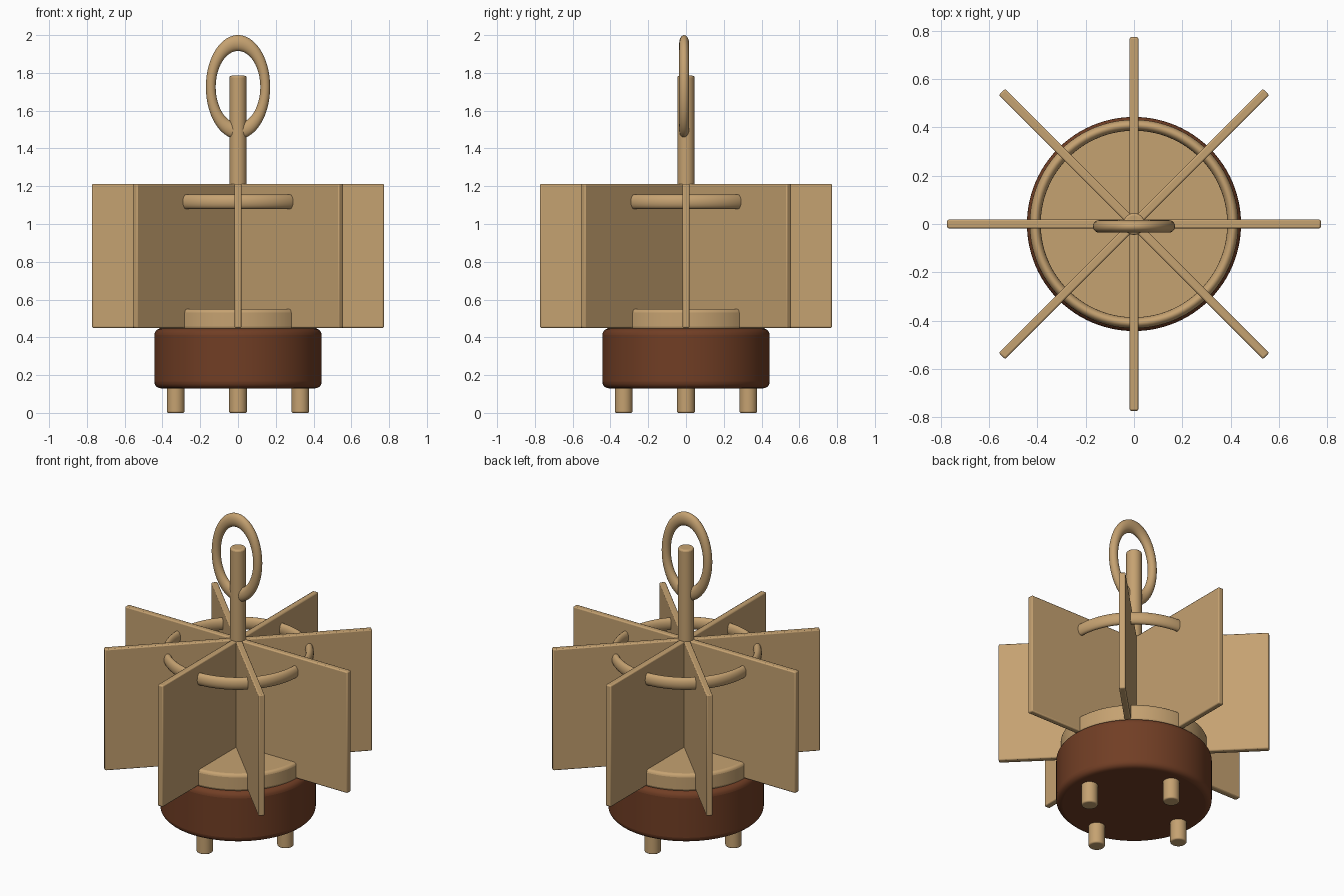
import bpy
import math

cube = bpy.data.objects.get("Cube")
if cube:
    bpy.data.objects.remove(cube, do_unlink=True)


def make_material(name, color):
    mat = bpy.data.materials.new(name)
    mat.use_nodes = True
    mat.diffuse_color = color
    mat.node_tree.nodes["Principled BSDF"].inputs["Base Color"].default_value = color
    return mat


tan = make_material("tan wood", (0.56, 0.36, 0.165, 1))
brown = make_material("dark brown wood", (0.165, 0.048, 0.018, 1))


def finish(name, mat, bevel=0.0, segments=2):
    """Name, colour, bevel and smooth the active object."""
    obj = bpy.context.object
    obj.name = name
    obj.data.materials.append(mat)
    bpy.ops.object.transform_apply(location=False, rotation=True, scale=True)
    bpy.ops.object.shade_smooth_by_angle(angle=math.radians(35))
    if bevel:
        mod = obj.modifiers.new("rounded edges", "BEVEL")
        mod.width = bevel
        mod.segments = segments
        mod.limit_method = "ANGLE"
        mod.angle_limit = math.radians(40)
    return obj


def cylinder(name, radius, bottom, top, mat, bevel, x=0, y=0, sides=64, segments=3):
    bpy.ops.mesh.primitive_cylinder_add(
        vertices=sides, radius=radius, depth=top - bottom,
        location=(x, y, (bottom + top) / 2))
    return finish(name, mat, bevel, segments)


def torus(name, major, minor, location, rotation, scale):
    bpy.ops.mesh.primitive_torus_add(
        major_radius=major, minor_radius=minor, major_segments=96,
        minor_segments=20, location=location, rotation=rotation)
    bpy.context.object.scale = scale
    return finish(name, tan)


# Round base with a raised disc on top
cylinder("base", 0.443, 0.13, 0.447, brown, 0.035, sides=96, segments=5)
cylinder("base_disc", 0.418, 0.44, 0.55, tan, 0.018, sides=96)

# Four short feet under the base
for i in range(4):
    a = i * math.pi / 2
    cylinder(f"foot_{i + 1}", 0.047, 0, 0.15, tan, 0.008,
             x=0.33 * math.cos(a), y=0.33 * math.sin(a), sides=32)

# Central pole
cylinder("pole", 0.045, 0.5, 1.785, tan, 0.01, sides=32)

# Eight flat blades: four full-width boards crossing at the pole
for i in range(4):
    bpy.ops.mesh.primitive_cube_add(
        size=1, location=(0, 0, 0.831), rotation=(0, 0, i * math.pi / 4))
    bpy.context.object.scale = (1.546, 0.037, 0.762)
    finish(f"blade_pair_{i + 1}", tan, 0.007)

# Hoop linking the blades, taller than it is wide
torus("blade_hoop", 0.409, 0.023, (0, 0, 1.118), (0, 0, 0), (1, 1, 1.65))

# Upright oval hanging loop
torus("hanging_loop", 0.144, 0.026, (0, -0.01, 1.725), (math.pi / 2, 0, 0),
      (1, 1.618, 1))
